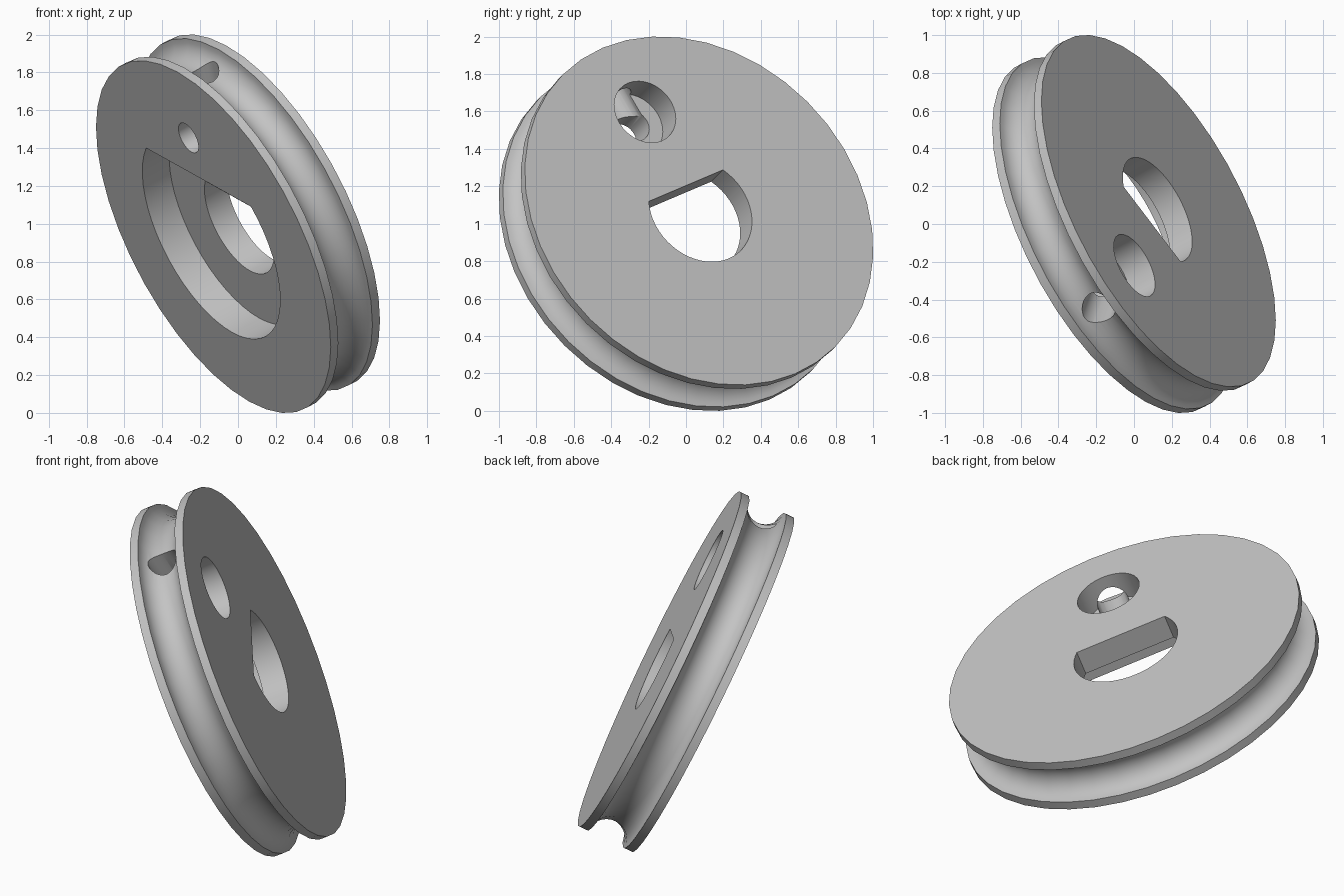
import bpy, bmesh, math
from mathutils import Vector, Matrix

cube = bpy.data.objects.get("Cube")
if cube:
    bpy.data.objects.remove(cube, do_unlink=True)

R, HALF = 1.03, 0.163        # wheel radius and half thickness
GROOVE = 0.113               # rope groove radius
SIDES = 40

grey = bpy.data.materials.new("plain grey")
grey.use_nodes = True
grey.diffuse_color = (0.55, 0.55, 0.55, 1)
grey.node_tree.nodes["Principled BSDF"].inputs["Base Color"].default_value = (0.55, 0.55, 0.55, 1)


def make(name, bm):
    bmesh.ops.recalc_face_normals(bm, faces=bm.faces)
    mesh = bpy.data.meshes.new(name)
    bm.to_mesh(mesh)
    bm.free()
    mesh.materials.append(grey)
    ob = bpy.data.objects.new(name, mesh)
    bpy.context.collection.objects.link(ob)
    return ob


def prism(name, outline, z0, z1):
    bm = bmesh.new()
    face = bm.faces.new([bm.verts.new((x, y, z0)) for x, y in outline])
    top = bmesh.ops.extrude_face_region(bm, geom=[face])["geom"]
    verts = [g for g in top if isinstance(g, bmesh.types.BMVert)]
    bmesh.ops.translate(bm, verts=verts, vec=(0, 0, z1 - z0))
    return make(name, bm)


def arc(r, start, end, steps, cx=0.0, cy=0.0):
    return [(cx + r * math.cos(start + (end - start) * i / steps),
             cy + r * math.sin(start + (end - start) * i / steps)) for i in range(steps + 1)]


def d_outline(r, flat, cx=0.0):
    a = math.asin(flat / r)
    return arc(r, math.pi - a, 2 * math.pi + a, 36, cx)


def circle(r, cx=0.0, cy=0.0, n=32):
    return arc(r, 0, 2 * math.pi, n, cx, cy)[:-1]


# grooved wheel, turned around its axle
groove = arc(GROOVE, -math.pi / 2, -math.pi * 1.5, 14, R)
profile = [(0, -HALF), (R, -HALF)] + groove + [(R, HALF), (0, HALF)]
bm = bmesh.new()
pts = [bm.verts.new((x, 0, z)) for x, z in profile]
edges = [bm.edges.new(pair) for pair in zip(pts, pts[1:])]
bmesh.ops.spin(bm, geom=pts + edges, axis=(0, 0, 1), cent=(0, 0, 0),
               angle=2 * math.pi, steps=SIDES, use_merge=True)
bmesh.ops.remove_doubles(bm, verts=bm.verts, dist=0.0005)
bmesh.ops.dissolve_limit(bm, angle_limit=0.002, verts=bm.verts, edges=bm.edges)
wheel = make("grooved_wheel", bm)

# cutters: axle hole, hub pocket, knot hole, cord hole and radial cord channel
cutters = [
    prism("axle_hole_cutter", d_outline(0.305, 0.155, 0.01), -0.3, 0.3),
    prism("hub_pocket_cutter", d_outline(0.605, 0.365, 0.02), -0.3, 0.015),
    prism("knot_hole_cutter", circle(0.182, 0.025, 0.615), 0.0, 0.3),
    prism("cord_hole_cutter", circle(0.088, 0.035, 0.605), -0.3, 0.1),
]
channel = prism("cord_channel_cutter", circle(0.088), 0.61, 1.2)
channel.data.transform(Matrix.Translation((0.025, 0, 0)) @ Matrix.Rotation(-math.pi / 2, 4, 'X'))
cutters.append(channel)

bpy.context.view_layer.objects.active = wheel
for cutter in cutters:
    cutter.hide_render = True
    mod = wheel.modifiers.new(cutter.name, 'BOOLEAN')
    mod.operation, mod.solver, mod.object = 'DIFFERENCE', 'EXACT', cutter
    bpy.ops.object.modifier_apply(modifier=mod.name)
    bpy.data.objects.remove(cutter, do_unlink=True)

# lean the wheel on its tilted axle
axle = Vector((0.798, 0.426, 0.426)).normalized()
side = Vector((-0.572, 0.755, 0.321))
side = (side - axle * side.dot(axle)).normalized()
up = axle.cross(side)
tilt = Matrix((side, up, axle)).transposed().to_4x4()
wheel.data.transform(Matrix.Translation((0, 0, 1)) @ tilt)

bpy.ops.object.select_all(action='DESELECT')
wheel.select_set(True)
bpy.ops.object.shade_smooth_by_angle(angle=math.radians(30))
